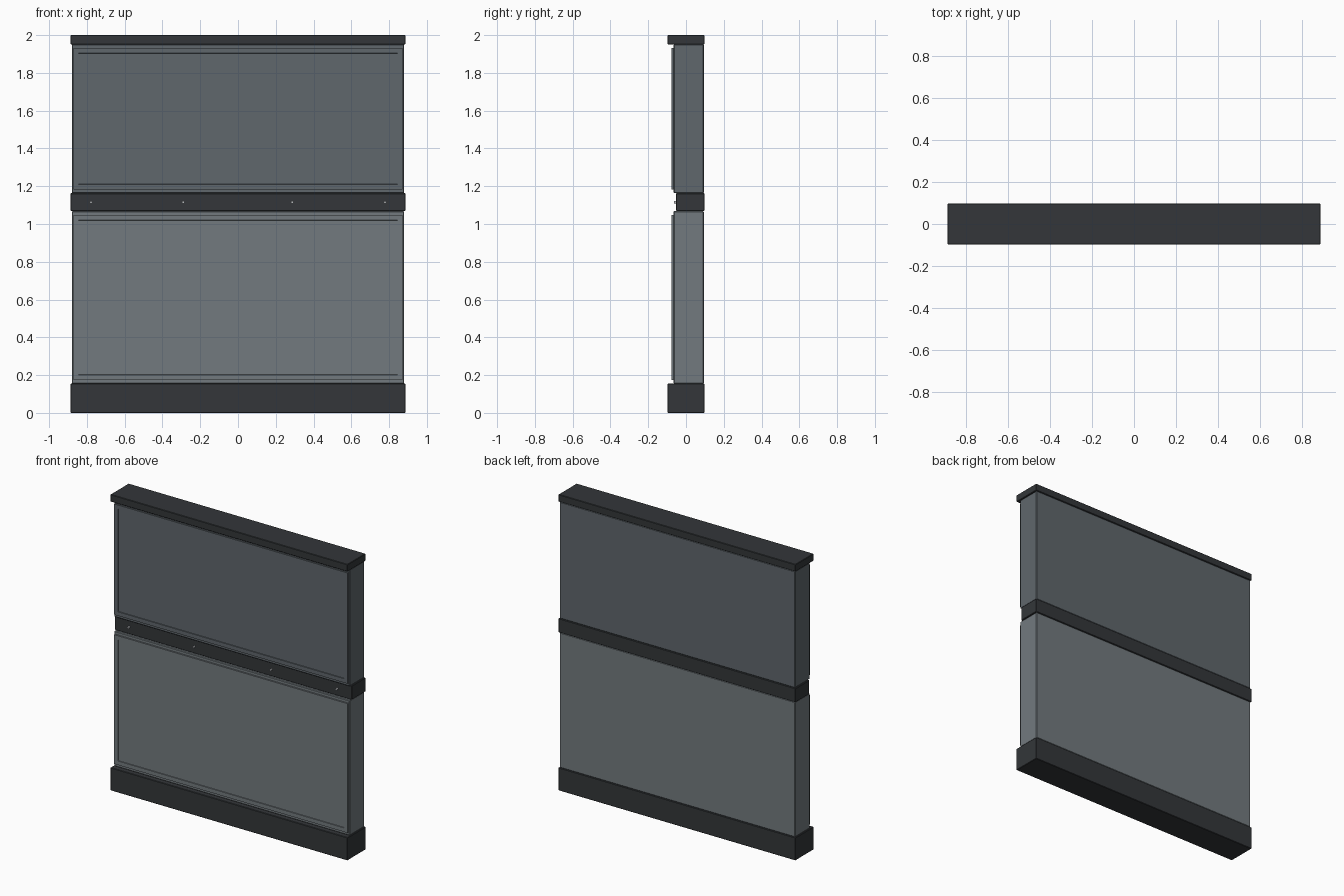
import bpy, bmesh
from math import pi
from mathutils import Matrix, Vector

if "Cube" in bpy.data.objects:
    bpy.data.objects.remove(bpy.data.objects["Cube"])


def material(name, rgb):
    m = bpy.data.materials.new(name)
    m.diffuse_color = (*rgb, 1)
    m.use_nodes = True
    m.node_tree.nodes["Principled BSDF"].inputs["Base Color"].default_value = m.diffuse_color
    return m


dark = material("dark_trim", (0.033, 0.037, 0.041))
upper_grey = material("upper_grey", (0.115, 0.135, 0.15))
lower_grey = material("lower_grey", (0.17, 0.195, 0.21))
steel = material("steel", (0.5, 0.52, 0.54))


def finish(bm, name, mat, bevel=0):
    me = bpy.data.meshes.new(name)
    bm.to_mesh(me)
    bm.free()
    ob = bpy.data.objects.new(name, me)
    bpy.context.collection.objects.link(ob)
    me.materials.append(mat)
    if bevel:
        mod = ob.modifiers.new("edge", 'BEVEL')
        mod.width = bevel
        mod.segments = 1
    return ob


def box_bm(x, y0, y1, z0, z1):
    bm = bmesh.new()
    bmesh.ops.create_cube(bm, size=1)
    bmesh.ops.scale(bm, vec=(2 * x, y1 - y0, z1 - z0), verts=bm.verts)
    bmesh.ops.translate(bm, vec=(0, (y0 + y1) / 2, (z0 + z1) / 2), verts=bm.verts)
    return bm


def face_plate(name, z0, z1, mat):
    # thin plate with a shallow recessed field on its front
    bm = box_bm(0.872, -0.076, -0.06, z0, z1)
    bm.normal_update()
    front = min(bm.faces, key=lambda f: f.calc_center_median().y)
    bmesh.ops.inset_region(bm, faces=[front], thickness=0.038)
    bmesh.ops.inset_region(bm, faces=[front], thickness=0.002)
    bmesh.ops.translate(bm, vec=(0, 0.004, 0), verts=front.verts)
    return finish(bm, name, mat)


# plinth, waist rail and cap
finish(box_bm(0.886, -0.097, 0.097, 0, 0.155), "base_plinth", dark, 0.003)
finish(box_bm(0.886, -0.052, 0.097, 1.068, 1.163), "waist_rail", dark, 0.003)
finish(box_bm(0.886, -0.097, 0.097, 1.951, 2.0), "top_cap", dark, 0.003)

# wall panels with their face plates
for name, z0, z1, mat in (("lower", 0.155, 1.068, lower_grey),
                          ("upper", 1.163, 1.951, upper_grey)):
    finish(box_bm(0.88, -0.066, 0.094, z0, z1), name + "_panel", mat, 0.004)
    face_plate(name + "_face_plate", z0 + 0.02, z1 - 0.02, mat)

# small bolts along the rail
for i, x in enumerate((-0.778, -0.29, 0.288, 0.778)):
    bm = bmesh.new()
    bmesh.ops.create_cone(bm, cap_ends=True, segments=12, radius1=0.007, radius2=0.007,
                          depth=0.014,
                          matrix=Matrix.Translation(Vector((x, -0.057, 1.115))) @ Matrix.Rotation(pi / 2, 4, 'X'))
    finish(bm, f"rail_bolt_{i + 1}", steel)
